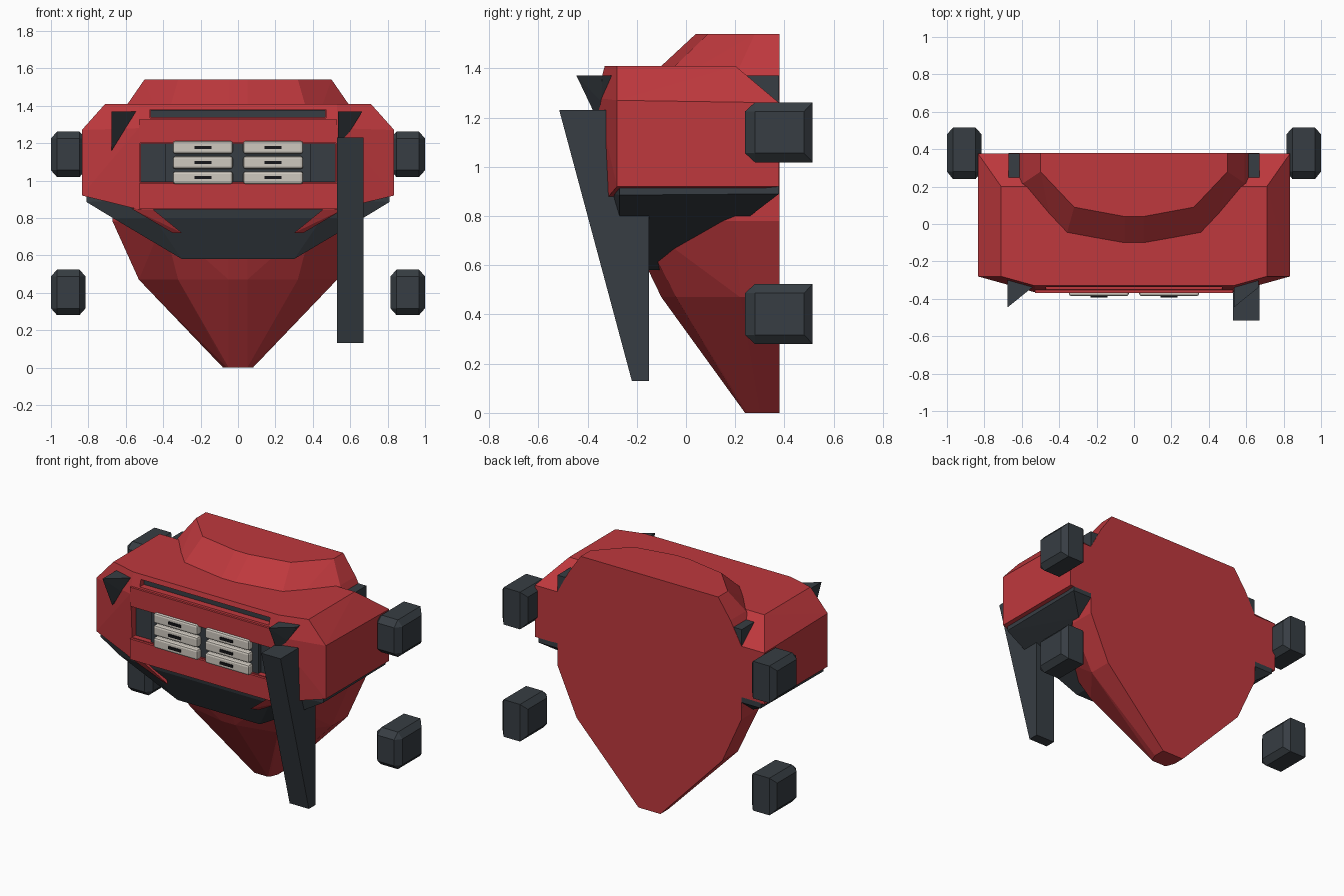
import bpy
import bmesh
from math import radians
from mathutils import Vector

old = bpy.data.objects.get("Cube")
if old:
    bpy.data.objects.remove(old, do_unlink=True)


def material(name, r, g, b):
    m = bpy.data.materials.new(name)
    m.use_nodes = True
    m.diffuse_color = (r, g, b, 1)
    bsdf = m.node_tree.nodes["Principled BSDF"]
    bsdf.inputs["Base Color"].default_value = (r, g, b, 1)
    bsdf.inputs["Roughness"].default_value = 0.7
    return m


RED = material("armour red", 0.52, 0.04, 0.047)
DARK = material("dark slate", 0.038, 0.047, 0.056)
LIGHT = material("warm light grey", 0.62, 0.58, 0.52)
BLACK = material("slit black", 0.008, 0.008, 0.01)


def finish(name, bm, mat):
    bmesh.ops.recalc_face_normals(bm, faces=bm.faces)
    mesh = bpy.data.meshes.new(name)
    bm.to_mesh(mesh)
    bm.free()
    mesh.materials.append(mat)
    ob = bpy.data.objects.new(name, mesh)
    bpy.context.collection.objects.link(ob)
    return ob


def solid(name, points, mat, mirror=False, offset=(0, 0, 0)):
    """Faceted convex solid around a few corner points."""
    bm = bmesh.new()
    off = Vector(offset)
    for p in points:
        for s in ((1, -1) if mirror else (1,)):
            bm.verts.new(Vector((p[0] * s, p[1], p[2])) + off)
    res = bmesh.ops.convex_hull(bm, input=bm.verts)
    junk = {g for g in res["geom_interior"] + res["geom_unused"]
            if isinstance(g, bmesh.types.BMVert) and g.is_valid}
    bmesh.ops.delete(bm, geom=list(junk), context="VERTS")
    bmesh.ops.dissolve_limit(bm, angle_limit=radians(1), verts=bm.verts, edges=bm.edges)
    return finish(name, bm, mat)


def box(name, x, y, z, mat, bevel=0.0):
    """Box from (min, max) ranges, optionally with bevelled edges."""
    bm = bmesh.new()
    bmesh.ops.create_cube(bm, size=1)
    for v in bm.verts:
        v.co = [(r[0] + r[1]) / 2 + c * (r[1] - r[0]) for r, c in zip((x, y, z), v.co)]
    if bevel:
        bmesh.ops.bevel(bm, geom=bm.edges[:], offset=bevel, segments=2,
                        profile=0.5, affect="EDGES")
    return finish(name, bm, mat)


BACK = 0.378

# Shield-shaped core: half rings of (height, side, side y, corner, corner y, front y)
rings = [(0, 0.08, 0.30, 0.06, 0.25, 0.24),
         (0.47, 0.53, 0.22, 0.32, -0.04, -0.10),
         (0.78, 0.67, 0.20, 0.40, -0.20, -0.25),
         (1.26, 0.67, 0.20, 0.40, -0.20, -0.25),
         (1.41, 0.59, 0.22, 0.36, -0.03, -0.10),
         (1.54, 0.50, 0.28, 0.32, 0.09, 0.04)]
core = []
for z, w, ws, c, cy, f in rings:
    core += [(w, 0.38, z), (w, ws, z), (c, cy, z), (0.05, f, z)]
solid("core_shield", core, RED, mirror=True)

# Chest and shoulders, with a window and an upper slot cut in
torso = solid("chest", [
    (0.71, 0.20, 1.41), (0.71, -0.28, 1.41), (0.53, -0.33, 1.41),
    (0.835, BACK, 1.26), (0.835, -0.28, 1.27), (0.53, -0.365, 1.28),
    (0.835, BACK, 0.92), (0.835, -0.28, 0.92), (0.68, -0.315, 0.92),
    (0.53, -0.345, 0.845)], RED, mirror=True)
cutters = [box("window_cutter", (-0.525, 0.525), (-0.5, -0.31), (0.99, 1.20), RED),
           box("slot_cutter", (-0.47, 0.47), (-0.5, -0.29), (1.335, 1.38), RED)]
bpy.context.view_layer.objects.active = torso
torso.select_set(True)
for cutter in cutters:
    mod = torso.modifiers.new(cutter.name, "BOOLEAN")
    mod.operation = "DIFFERENCE"
    mod.solver = "EXACT"
    mod.object = cutter
    bpy.ops.object.modifier_apply(modifier=mod.name)
    bpy.data.objects.remove(cutter, do_unlink=True)
box("window_back", (-0.52, 0.52), (-0.319, -0.305), (0.992, 1.198), DARK)
box("window_core", (-0.39, 0.39), (-0.345, -0.31), (0.992, 1.198), DARK)
box("slot_back", (-0.468, 0.468), (-0.31, -0.285), (1.337, 1.378), DARK)

# Raised lips above and below the window
for name, low, high in (("upper_lip", 1.20, 1.325), ("lower_lip", 0.85, 0.985)):
    box(name, (-0.53, 0.53), (-0.368, -0.33), (low, high), RED)

# Light vents with dark slits, two columns of three
for side in (-1, 1):
    for row in range(3):
        x, z = side * 0.188, 1.015 + row * 0.081
        box("vent", (x - 0.16, x + 0.16), (-0.386, -0.335), (z - 0.034, z + 0.034), LIGHT, 0.013)
        box("vent_slit", (x - 0.045, x + 0.045), (-0.394, -0.38), (z - 0.008, z + 0.008), BLACK)

# Dark waist under the chest
solid("waist", [
    (0.81, BACK, 0.925), (0.81, -0.27, 0.925), (0.50, -0.33, 0.90),
    (0.81, BACK, 0.89), (0.81, -0.27, 0.885), (0.67, 0.26, 0.80),
    (0.67, -0.27, 0.80), (0.45, -0.31, 0.80), (0.30, -0.20, 0.58),
    (0.30, -0.11, 0.58), (0.30, -0.11, 0.63)], DARK, mirror=True)

# Small red flaps at the front of the waist
for s in (-1, 1):
    solid("waist_flap", [
        (s * 0.57, -0.335, 0.85), (s * 0.46, -0.345, 0.85), (s * 0.30, -0.30, 0.72),
        (s * 0.35, -0.285, 0.72), (s * 0.53, -0.24, 0.85), (s * 0.36, -0.24, 0.76)], RED)

# Dark frame behind the shoulders
box("back_frame", (-0.67, 0.67), (0.24, BACK), (0.85, 1.37), DARK)

# Two horns on the shoulders
for name, x in (("right_horn", -0.675), ("left_horn", 0.535)):
    solid(name, [(0, -0.445, 1.37), (0.13, -0.34, 1.37), (0.13, -0.30, 1.37),
                 (0, -0.30, 1.37), (0.065, -0.35, 1.27), (0, -0.345, 1.16),
                 (0, -0.30, 1.16)], DARK, offset=(x, 0, 0))

# Long tapered blade hanging from the left shoulder
blade = [(x, y, z) for x in (0.53, 0.67)
         for y, z in ((-0.515, 1.23), (-0.15, 1.23), (-0.15, 0.13), (-0.22, 0.13))]
solid("blade", blade, DARK)

# Four chamfered pods at the rear corners
pod = []
for sx in (-1, 1):
    for sz in (-1, 1):
        pod += [(sx * 0.06, 0.24, sz * 0.085), (sx * 0.06, 0.515, sz * 0.122)]
        for y in (0.28, 0.48):
            pod += [(sx * 0.0925, y, sz * 0.085), (sx * 0.06, y, sz * 0.122)]
for side, x in (("right", -0.9075), ("left", 0.9075)):
    for level, z in (("lower", 0.402), ("upper", 1.14)):
        solid(f"{side}_{level}_pod", pod, DARK, offset=(x, 0, z))

# Centre the model from front to back
for ob in bpy.context.scene.objects:
    if ob.type == "MESH":
        ob.select_set(False)
